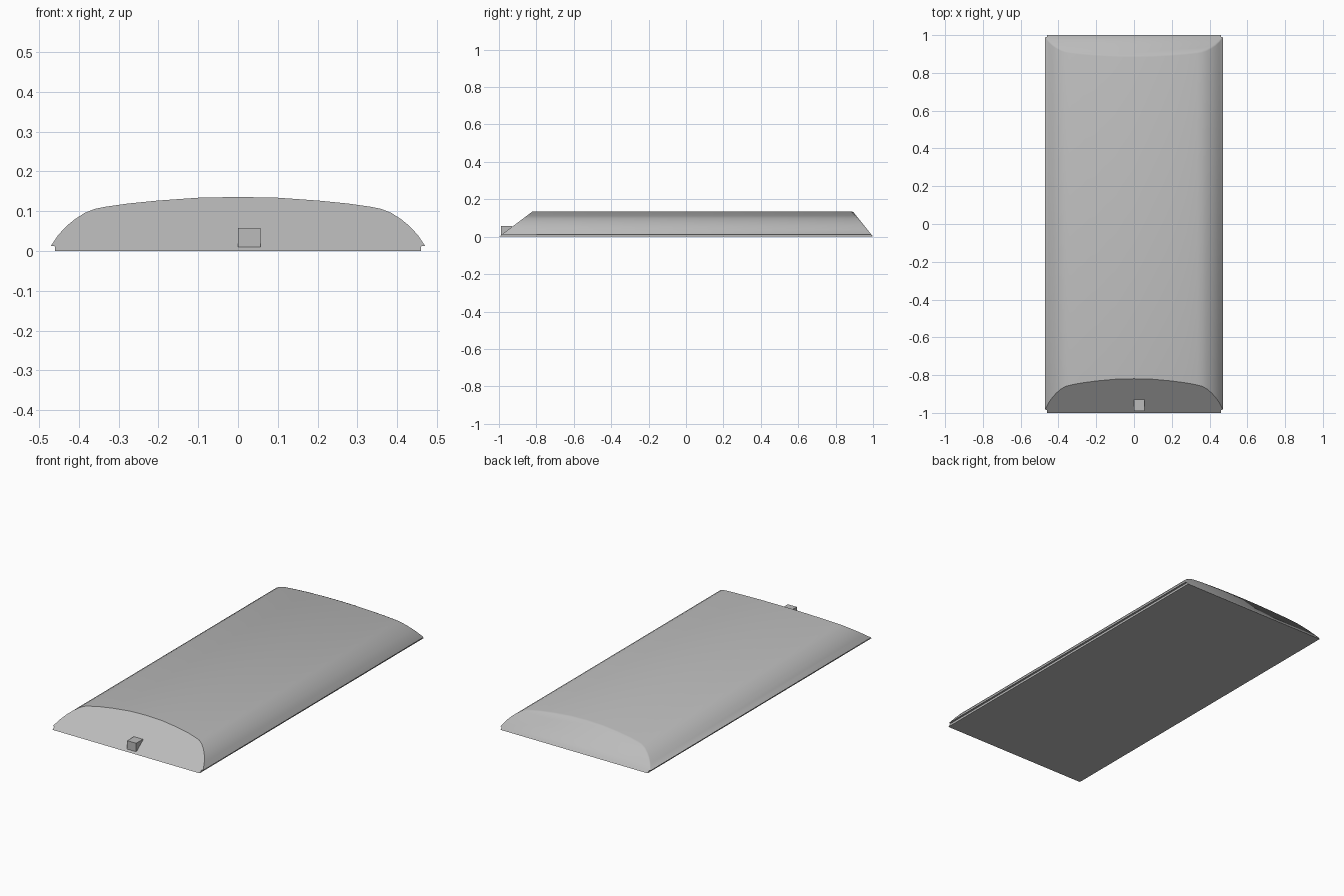
import bpy
import bmesh
import math

cube = bpy.data.objects.get("Cube")
if cube:
    bpy.data.objects.remove(cube)

grey = bpy.data.materials.new("plain grey")
grey.use_nodes = True
colour = (0.5, 0.5, 0.5, 1)
grey.diffuse_color = colour
grey.node_tree.nodes["Principled BSDF"].inputs["Base Color"].default_value = colour


def finish(name, bm):
    bmesh.ops.recalc_face_normals(bm, faces=bm.faces[:])
    mesh = bpy.data.meshes.new(name)
    bm.to_mesh(mesh)
    bm.free()
    mesh.materials.append(grey)
    obj = bpy.data.objects.new(name, mesh)
    bpy.context.collection.objects.link(obj)
    return obj


# Half cross-section of the domed shell, from the base to the crown
half = [(0.46, 0), (0.46, 0.012), (0.47, 0.013), (0.452, 0.04), (0.432, 0.062),
        (0.41, 0.08), (0.385, 0.096), (0.36, 0.106), (0.335, 0.111), (0.28, 0.119),
        (0.2, 0.127), (0.1, 0.134)]
profile = half + [(0, 0.136)] + [(-x, z) for x, z in reversed(half)]


def front_y(z):
    return -1 + z * 1.33


def back_y(z):
    return 1 - z * 0.8


# Shell: profile swept lengthwise, both ends cut on a slope, soft rear rim
bm = bmesh.new()
front = [bm.verts.new((x, front_y(z), z)) for x, z in profile]
rear = [bm.verts.new((x, back_y(z) - 0.008 * min(1, z / 0.05), z)) for x, z in profile]
rim = [bm.verts.new((x * 0.993, back_y(z * 0.97), z * 0.97)) for x, z in profile]
n = len(profile)
for a, b in ((front, rear), (rear, rim)):
    for i in range(n):
        j = (i + 1) % n
        bm.faces.new((a[i], a[j], b[j], b[i]))
front_cap = bm.faces.new(front)
bm.faces.new(rim)
bm.normal_update()
bmesh.ops.recalc_face_normals(bm, faces=bm.faces[:])
for face in bm.faces:
    face.smooth = True
for edge in bm.edges:
    if edge in front_cap.edges or edge.calc_face_angle(0) > math.radians(40):
        edge.smooth = False
finish("domed_shell", bm)

# Small block on the sloping front end
bm = bmesh.new()
bmesh.ops.create_cube(bm, size=1)
for v in bm.verts:
    v.co = (0.028 + v.co.x * 0.056, -0.96 + v.co.y * 0.06, 0.034 + v.co.z * 0.048)
finish("front_block", bm)
